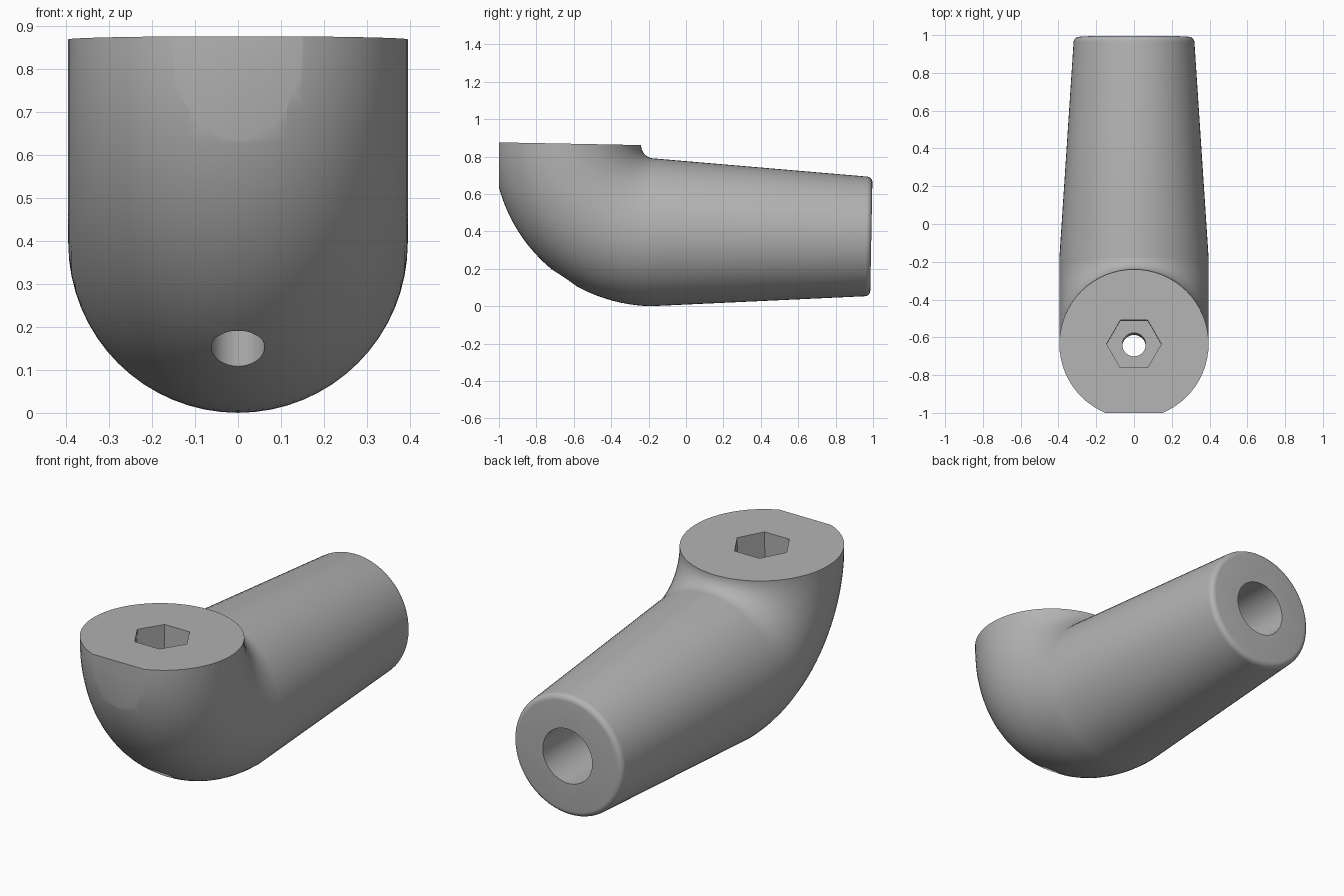
import bpy, bmesh, math
from mathutils import Matrix, Vector

cube = bpy.data.objects.get("Cube")
if cube:
    bpy.data.objects.remove(cube, do_unlink=True)

SEG = 64
RADIUS = 0.395          # section radius of the elbow
BEND = 0.465            # radius of the bend's centre line
END_Y, END_R, ROUND = 1.17, 0.32, 0.03
# the bend pivot is the local origin; the whole part leans slightly
FRAME = Matrix.Translation((0, -0.17, 0.86)) @ Matrix.Rotation(math.radians(-1.1), 4, 'X')

grey = bpy.data.materials.new("plain grey")
grey.use_nodes = True
colour = (0.45, 0.45, 0.45, 1)
grey.diffuse_color = colour
grey.node_tree.nodes["Principled BSDF"].inputs["Base Color"].default_value = colour


def make_object(name, bm):
    bmesh.ops.recalc_face_normals(bm, faces=bm.faces)
    mesh = bpy.data.meshes.new(name)
    bm.to_mesh(mesh)
    bm.free()
    mesh.materials.append(grey)
    obj = bpy.data.objects.new(name, mesh)
    bpy.context.collection.objects.link(obj)
    return obj


def ring(bm, centre, up, radius):
    """Circle spanned by the x axis and the given up direction."""
    return [bm.verts.new(FRAME @ (centre + radius * (Vector((math.cos(a), 0, 0)) + up * math.sin(a))))
            for a in (2 * math.pi * i / SEG for i in range(SEG))]


def cylinder(name, radius, depth, sides, matrix):
    bm = bmesh.new()
    bmesh.ops.create_cone(bm, cap_ends=True, segments=sides, radius1=radius,
                          radius2=radius, depth=depth, matrix=FRAME @ matrix)
    return make_object(name, bm)


# elbow: circle swept a quarter turn around the pivot
bm = bmesh.new()
rings = []
for i in range(33):
    a = math.pi / 2 * i / 32
    out = Vector((0, -math.cos(a), -math.sin(a)))
    rings.append(ring(bm, out * BEND, out, RADIUS))

# tapered tube with a rounded rim
up = Vector((0, 0, -1))
for i in range(7):
    a = math.pi / 2 * i / 6
    y = END_Y - ROUND + ROUND * math.sin(a)
    r = END_R - ROUND + ROUND * math.cos(a)
    rings.append(ring(bm, Vector((0, y, -BEND)), up, r))

for first, second in zip(rings, rings[1:]):
    for i in range(SEG):
        j = (i + 1) % SEG
        bm.faces.new((first[i], first[j], second[j], second[i]))
bm.faces.new(rings[0])
bm.faces.new(rings[-1])
body = make_object("elbow_fitting", bm)

# cutters: tube bore, bolt hole, hexagonal nut pocket, front flat
cutters = [
    cylinder("tube_bore", 0.145, 1.6, 48,
             Matrix.Translation((0, END_Y, -BEND)) @ Matrix.Rotation(math.pi / 2, 4, 'X')),
    cylinder("bolt_hole", 0.062, 3, 32, Matrix.Translation((0, -BEND, 0))),
    cylinder("nut_pocket", 0.145, 0.4, 6, Matrix.Translation((0, -BEND, 0)) @ Matrix.Rotation(math.pi / 2, 4, 'Z')),
]
# a corner of the hexagon points along x
pocket = cutters[-1].data
if max(v.co.x for v in pocket.vertices) < 0.14:
    centre = FRAME @ Vector((0, -BEND, 0))
    pocket.transform(Matrix.Translation(centre) @ Matrix.Rotation(math.pi / 6, 4, 'Z')
                     @ Matrix.Translation(-centre))
bm = bmesh.new()
bmesh.ops.create_cube(bm, size=2, matrix=Matrix.Translation((0, -2, 0.5)))
cutters.append(make_object("front_flat", bm))

bpy.context.view_layer.objects.active = body
for cutter in cutters:
    cutter.hide_render = True
    mod = body.modifiers.new(cutter.name, 'BOOLEAN')
    mod.operation = 'DIFFERENCE'
    mod.solver = 'EXACT'
    mod.object = cutter
    bpy.ops.object.modifier_apply(modifier=mod.name)
    bpy.data.objects.remove(cutter, do_unlink=True)

bpy.ops.object.select_all(action='DESELECT')
body.select_set(True)
bpy.ops.object.shade_smooth_by_angle(angle=math.radians(30))
